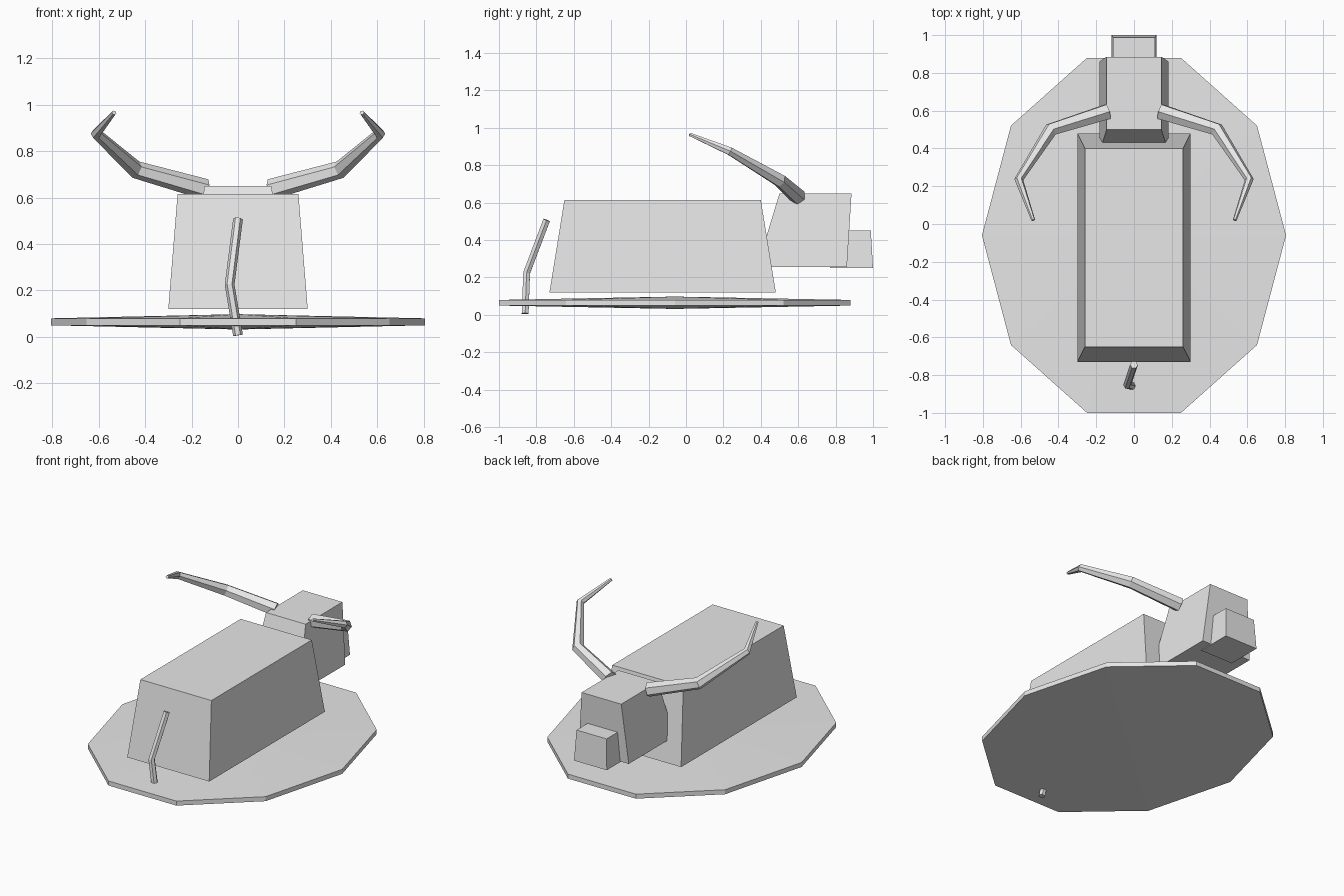
import bpy, bmesh
from math import sin, cos, pi
from mathutils import Vector

cube = bpy.data.objects.get("Cube")
if cube:
    bpy.data.objects.remove(cube, do_unlink=True)

grey = bpy.data.materials.new("plain grey")
grey.use_nodes = True
grey.diffuse_color = (0.8, 0.8, 0.8, 1)
grey.node_tree.nodes["Principled BSDF"].inputs["Base Color"].default_value = (0.8, 0.8, 0.8, 1)


def finish(name, bm):
    bmesh.ops.recalc_face_normals(bm, faces=bm.faces)
    mesh = bpy.data.meshes.new(name)
    bm.to_mesh(mesh)
    bm.free()
    mesh.materials.append(grey)
    obj = bpy.data.objects.new(name, mesh)
    bpy.context.collection.objects.link(obj)
    return obj


def bridge(bm, a, b):
    n = len(a)
    for i in range(n):
        j = (i + 1) % n
        bm.faces.new((a[i], a[j], b[j], b[i]))


def tapered_box(name, bottom, top):
    """Each end is (half width, y front, y back, z)."""
    bm = bmesh.new()
    rings = []
    for hw, y0, y1, z in (bottom, top):
        corners = ((-hw, y0), (hw, y0), (hw, y1), (-hw, y1))
        rings.append([bm.verts.new((x, y, z)) for x, y in corners])
        bm.faces.new(rings[-1])
    bridge(bm, *rings)
    return finish(name, bm)


def tapered_tube(name, path, radii, sides=6):
    """Faceted tube along a path, rings turned to halve each bend."""
    bm = bmesh.new()
    pts = [Vector(p) for p in path]
    dirs = [(b - a).normalized() for a, b in zip(pts, pts[1:])]
    tangents = [dirs[0]] + [(a + b).normalized() for a, b in zip(dirs, dirs[1:])] + [dirs[-1]]
    side = tangents[0].cross(Vector((0, 1, 0))).normalized()
    rings = []
    for i, (p, t, r) in enumerate(zip(pts, tangents, radii)):
        if i:
            side = tangents[i - 1].rotation_difference(t) @ side
        up = t.cross(side)
        angles = [2 * pi * k / sides for k in range(sides)]
        rings.append([bm.verts.new(p + r * (cos(a) * side + sin(a) * up)) for a in angles])
    for a, b in zip(rings, rings[1:]):
        bridge(bm, a, b)
    bm.faces.new(rings[0])
    bm.faces.new(rings[-1])
    return finish(name, bm)


# Ten-sided base, slightly domed above and below
bm = bmesh.new()
centre_y = -0.06
rims = []
for rim_z, peak_z in ((0.05, 0.032), (0.08, 0.098)):
    rim = [bm.verts.new((0.805 * cos(k * pi / 5), centre_y + 0.988 * sin(k * pi / 5), rim_z))
           for k in range(10)]
    peak = bm.verts.new((0, centre_y, peak_z))
    for k in range(10):
        bm.faces.new((rim[k], rim[(k + 1) % 10], peak))
    rims.append(rim)
bridge(bm, *rims)
finish("base_disc", bm)

# Body, head and snout
tapered_box("body", (0.30, -0.73, 0.48, 0.12), (0.26, -0.65, 0.40, 0.615))
tapered_box("head", (0.183, 0.38, 0.86, 0.255), (0.145, 0.50, 0.885, 0.65))
tapered_box("snout", (0.12, 0.77, 1.0, 0.25), (0.11, 0.785, 0.988, 0.45))

# Curved horns, one on each side
for name, s in (("left_horn", 1), ("right_horn", -1)):
    tapered_tube(name,
                 [(s * 0.14, 0.595, 0.635), (s * 0.44, 0.50, 0.72),
                  (s * 0.61, 0.235, 0.875), (s * 0.533, 0.02, 0.965)],
                 [0.045, 0.038, 0.024, 0.01])

# Bent tail
tapered_tube("tail",
             [(0, -0.86, 0.007), (-0.036, -0.852, 0.225), (0, -0.745, 0.507)],
             [0.021, 0.021, 0.021])
